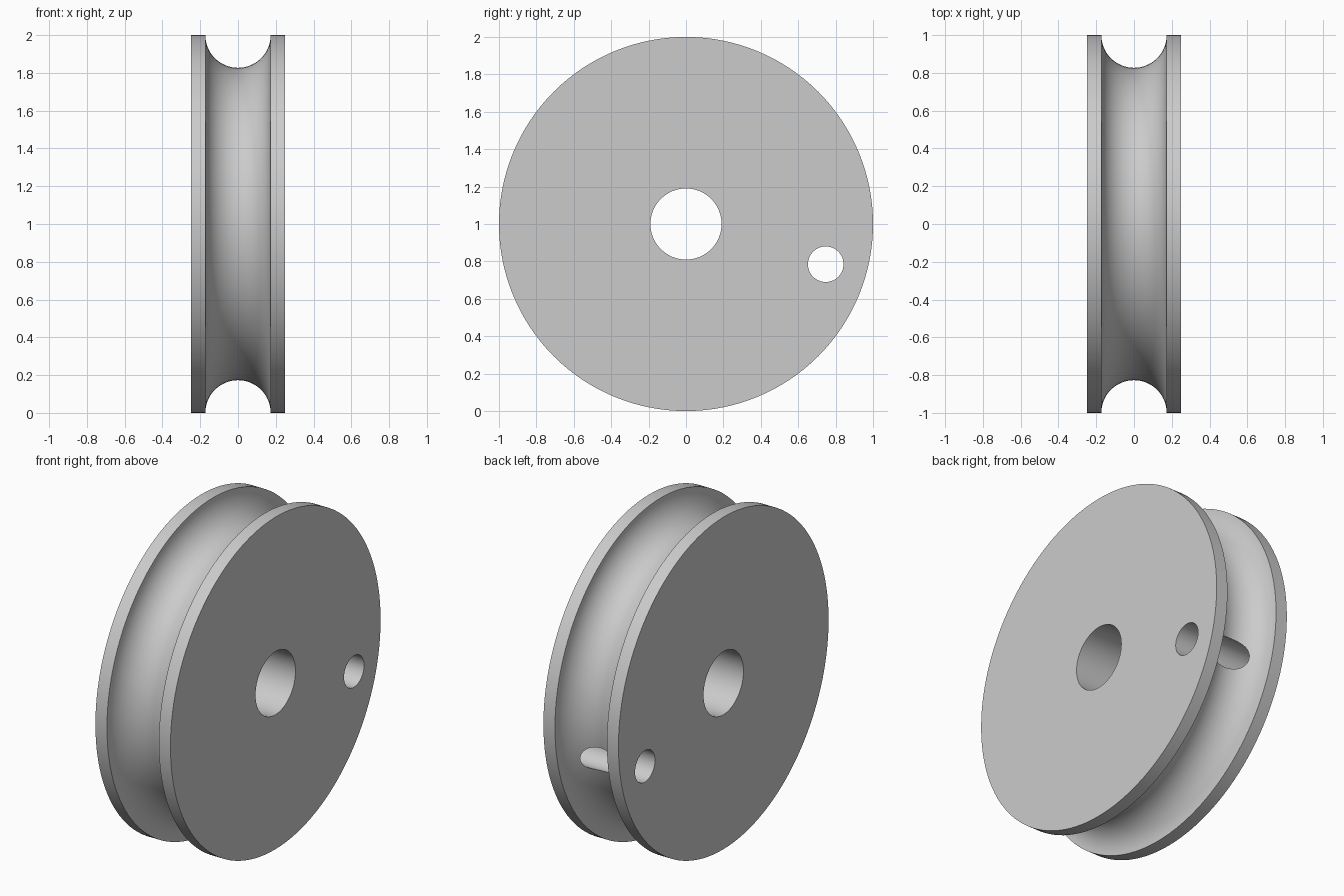
import bpy
import bmesh
from math import pi, cos, sin, radians
from mathutils import Matrix, Vector

cube = bpy.data.objects.get("Cube")
if cube:
    bpy.data.objects.remove(cube, do_unlink=True)

RADIUS = 1.0
HALF_WIDTH = 0.25
BORE = 0.19
GROOVE = 0.173
CENTER = Vector((0, 0, RADIUS))
SEGMENTS = 128
ARC_STEPS = 32

grey = bpy.data.materials.new("light grey")
grey.use_nodes = True
grey.diffuse_color = (0.6, 0.6, 0.6, 1)
grey.node_tree.nodes["Principled BSDF"].inputs["Base Color"].default_value = grey.diffuse_color


def add_object(name, bm):
    bmesh.ops.recalc_face_normals(bm, faces=bm.faces)
    mesh = bpy.data.meshes.new(name)
    bm.to_mesh(mesh)
    bm.free()
    mesh.materials.append(grey)
    obj = bpy.data.objects.new(name, mesh)
    bpy.context.collection.objects.link(obj)
    return obj


# Wheel cross-section: bore, flat sides, rims and a half-round rope groove
profile = [(-HALF_WIDTH, BORE), (-HALF_WIDTH, RADIUS)]
for i in range(ARC_STEPS + 1):
    a = pi * i / ARC_STEPS
    profile.append((-GROOVE * cos(a), RADIUS - GROOVE * sin(a)))
profile += [(HALF_WIDTH, RADIUS), (HALF_WIDTH, BORE)]

# Turn the section around the axle
bm = bmesh.new()
verts = [bm.verts.new((x, 0, RADIUS + r)) for x, r in profile]
edges = [bm.edges.new((v, verts[(i + 1) % len(verts)])) for i, v in enumerate(verts)]
bmesh.ops.spin(bm, geom=verts + edges, cent=CENTER, axis=(1, 0, 0),
               angle=2 * pi, steps=SEGMENTS, use_merge=True)
bmesh.ops.remove_doubles(bm, verts=bm.verts, dist=0.0001)
wheel = add_object("grooved_wheel", bm)

# Off-centre pin hole, which breaks into the bottom of the groove
bm = bmesh.new()
bmesh.ops.create_cone(bm, cap_ends=True, segments=64, radius1=0.095, radius2=0.095, depth=1,
                      matrix=Matrix.Translation((0, 0.747, 0.785)) @ Matrix.Rotation(pi / 2, 4, "Y"))
cutter = add_object("pin_hole_cutter", bm)
cutter.hide_render = True

cut = wheel.modifiers.new("pin_hole", "BOOLEAN")
cut.operation = "DIFFERENCE"
cut.solver = "EXACT"
cut.object = cutter

bpy.ops.object.select_all(action="DESELECT")
wheel.select_set(True)
bpy.context.view_layer.objects.active = wheel
bpy.ops.object.modifier_apply(modifier=cut.name)
bpy.data.objects.remove(cutter, do_unlink=True)
bpy.ops.object.shade_smooth_by_angle(angle=radians(25))
